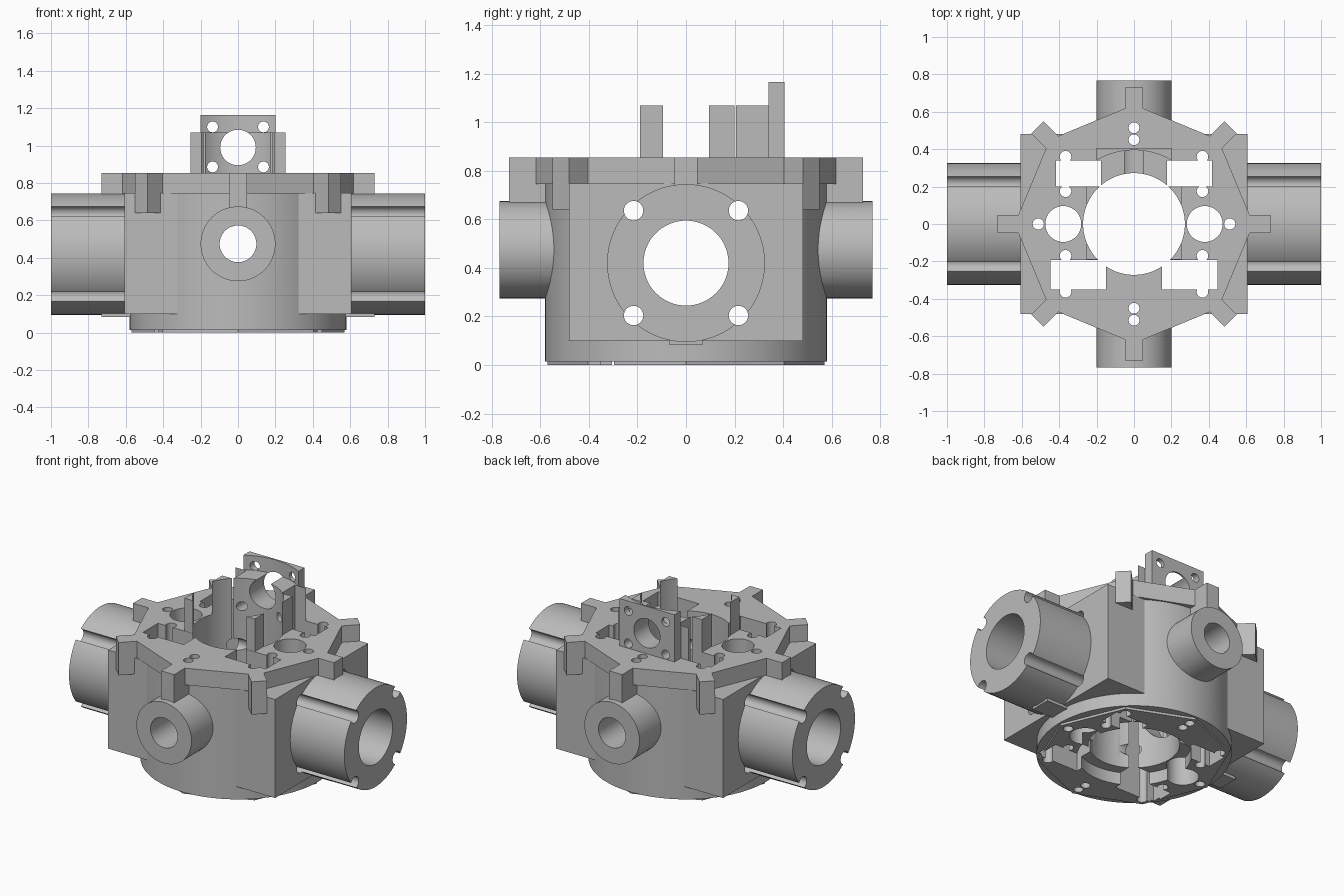
import bpy, bmesh, math
from mathutils import Matrix, Vector

if "Cube" in bpy.data.objects:
    bpy.data.objects.remove(bpy.data.objects["Cube"])

grey = bpy.data.materials.new("machined_grey")
grey.use_nodes = True
grey.diffuse_color = (0.5, 0.5, 0.5, 1)
grey.node_tree.nodes["Principled BSDF"].inputs["Base Color"].default_value = (0.5, 0.5, 0.5, 1)


def make(name, bm):
    mesh = bpy.data.meshes.new(name)
    bm.to_mesh(mesh)
    bm.free()
    mesh.materials.append(grey)
    ob = bpy.data.objects.new(name, mesh)
    bpy.context.scene.collection.objects.link(ob)
    return ob


def box(name, x, y, z, turn=0):
    """Box from three (low, high) ranges, turned about the z axis."""
    bm = bmesh.new()
    bmesh.ops.create_cube(bm, size=1)
    for v in bm.verts:
        for i, (lo, hi) in enumerate((x, y, z)):
            v.co[i] = (lo + hi) / 2 + v.co[i] * (hi - lo)
    bm.transform(Matrix.Rotation(turn, 4, 'Z'))
    return make(name, bm)


def rod(name, axis, a, b, lo, hi, r, sides=64):
    """Cylinder along an axis; a and b are its other two coordinates in order."""
    bm = bmesh.new()
    bmesh.ops.create_cone(bm, cap_ends=True, segments=sides, radius1=r, radius2=r, depth=hi - lo)
    mid = (lo + hi) / 2
    if axis == 'X':
        bm.transform(Matrix.Translation((mid, a, b)) @ Matrix.Rotation(math.pi / 2, 4, 'Y'))
    elif axis == 'Y':
        bm.transform(Matrix.Translation((a, mid, b)) @ Matrix.Rotation(math.pi / 2, 4, 'X'))
    else:
        bm.transform(Matrix.Translation((a, b, mid)))
    return make(name, bm)


def combine(base, added, cutters):
    """Fuse the added solids to the base, then subtract the cutters."""
    for op, group in (('UNION', added), ('DIFFERENCE', cutters)):
        for other in group:
            other.hide_render = True
            mod = base.modifiers.new(op.lower(), 'BOOLEAN')
            mod.operation, mod.solver, mod.object = op, 'EXACT', other
    bpy.context.view_layer.update()
    done = bpy.data.meshes.new_from_object(
        base.evaluated_get(bpy.context.evaluated_depsgraph_get()))
    base.modifiers.clear()
    base.data = done
    for other in added:
        bpy.data.objects.remove(other)
    bpy.ops.object.select_all(action='DESELECT')
    base.select_set(True)
    bpy.context.view_layer.objects.active = base
    bpy.ops.object.shade_smooth_by_angle(angle=math.radians(30))


# Cutters: main vertical bore with a counterbore underneath
cuts = [rod("main_bore_cutter", 'Z', 0, 0, -0.2, 1.4, 0.272, 96),
        rod("counterbore_cutter", 'Z', 0, 0, -0.2, 0.08, 0.34, 96)]
# Side bores and the four grooves that run along the large spouts
cuts.append(rod("side_bore_cutter", 'X', 0, 0.42, -1.2, 1.2, 0.175))
cuts.append(rod("front_bore_cutter", 'Y', 0, 0.475, -1, 1, 0.098))
for s in (-1, 1):
    for t in (-1, 1):
        cuts.append(rod("groove_cutter", 'X', s * 0.216, 0.42 + t * 0.216, -1.2, 1.2, 0.04, 32))
# Vertical holes and rectangular slots
for s in (-1, 1):
    cuts.append(rod("round_port_cutter", 'Z', s * 0.378, 0, -0.2, 1.4, 0.096))
    cuts.append(rod("side_pin_cutter", 'Z', s * 0.512, 0, -0.2, 1.4, 0.03, 24))
    for y in (0.45, 0.515):
        cuts.append(rod("end_pin_cutter", 'Z', 0, s * y, -0.2, 1.4, 0.029, 24))
    for y in (0.36, 0.175, -0.17, -0.363):
        cuts.append(rod("screw_cutter", 'Z', s * 0.366, y, -0.2, 1.4, 0.031, 24))
    for name, x, y in (("back_slot_cutter", (0.177, 0.418), (0.2, 0.339)),
                       ("front_slot_cutter", (0.15, 0.447), (-0.35, -0.192))):
        cuts.append(box(name, sorted((s * x[0], s * x[1])), y, (-0.2, 1.4)))

# Housing: drum, square block, large and small spouts, octagonal foot
spouts = [rod("side_spout", 'X', 0, 0.42, -1, 1, 0.325, 96),
          rod("front_spout", 'Y', 0, 0.475, -0.768, 0.768, 0.2)]
block = box("block", (-0.607, 0.607), (-0.482, 0.482), (0.1, 0.747))
foot = rod("foot", 'Z', 0, 0, 0, 0.03, 0.57, 8)
lips = box("lips", (-0.73, 0.73), (-0.068, 0.068), (0.083, 0.12))
housing = rod("housing", 'Z', 0, 0, 0.015, 0.746, 0.58, 128)
combine(housing, [block, foot, lips] + spouts, cuts)

# Top plate: octagon with eight hanging tabs
tabs = [box("tab", (0.56, 0.73), (-0.047, 0.047), (0.64, 0.855), k * math.pi / 4)
        for k in range(8)]
top_plate = rod("top_plate", 'Z', 0, 0, 0.745, 0.855, 0.638, 8)
combine(top_plate, tabs, cuts)

# Upright mount: block around the bore plus a taller drilled back plate
back_plate = box("back_plate", (-0.2, 0.2), (0.335, 0.405), (0.83, 1.165))
mount_cuts = [rod("mount_bore_cutter", 'Y', 0, 0.99, -0.5, 0.6, 0.095),
              rod("arch_cutter", 'Z', 0, 0, 1.07, 1.4, 0.395, 96)]
for s in (-1, 1):
    for z in (0.886, 1.1):
        mount_cuts.append(rod("mount_screw_cutter", 'Y', s * 0.136, z, -0.5, 0.6, 0.029, 24))
mount = box("mount", (-0.255, 0.255), (-0.19, 0.34), (0.83, 1.07))
combine(mount, [back_plate], cuts + mount_cuts)

# Remove the used cutters
for ob in cuts + mount_cuts:
    bpy.data.objects.remove(ob)
